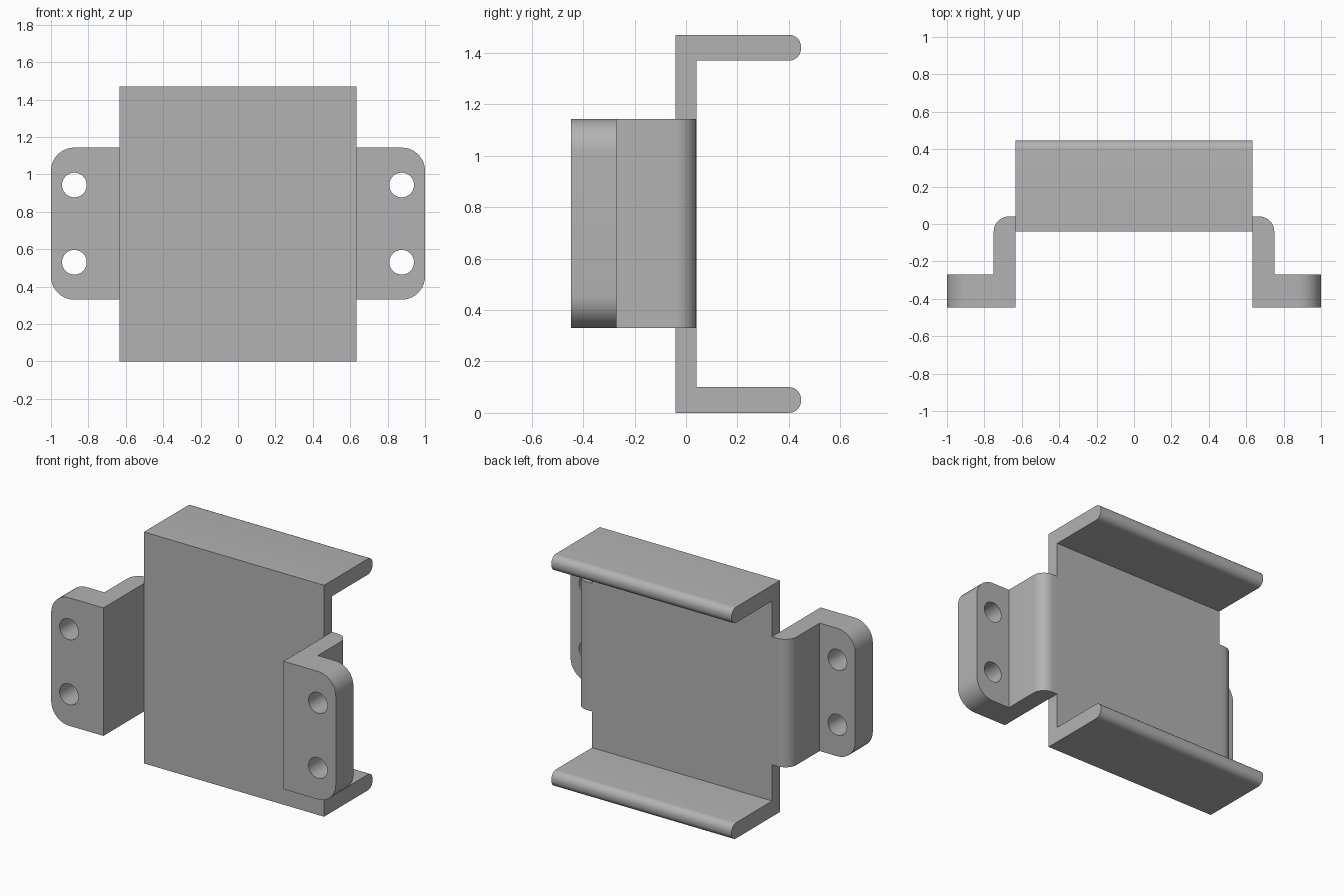
import bpy, bmesh
from math import radians
from mathutils import Matrix, Vector

cube = bpy.data.objects.get("Cube")
if cube:
    bpy.data.objects.remove(cube, do_unlink=True)

grey = bpy.data.materials.new("plain grey")
grey.use_nodes = True
GREY = (0.45, 0.45, 0.45, 1)
grey.diffuse_color = GREY
grey.node_tree.nodes["Principled BSDF"].inputs["Base Color"].default_value = GREY


def prism(profile, place, depth):
    """Extrude a closed 2D profile; place maps a 2D point to 3D."""
    bm = bmesh.new()
    face = bm.faces.new([bm.verts.new(place(a, b)) for a, b in profile])
    out = bmesh.ops.extrude_face_region(bm, geom=[face])
    verts = [g for g in out["geom"] if isinstance(g, bmesh.types.BMVert)]
    bmesh.ops.translate(bm, verts=verts, vec=depth)
    bmesh.ops.recalc_face_normals(bm, faces=bm.faces)
    return bm


def round_edges(bm, rule, radius, segments=10):
    """Fillet every edge whose two ends both satisfy the rule."""
    edges = [e for e in bm.edges if all(rule(v.co) for v in e.verts)]
    bmesh.ops.bevel(bm, geom=edges, offset=radius, offset_type='OFFSET',
                    segments=segments, profile=0.5, affect='EDGES')


def make_object(name, bm):
    mesh = bpy.data.meshes.new(name)
    bm.to_mesh(mesh)
    bm.free()
    mesh.materials.append(grey)
    obj = bpy.data.objects.new(name, mesh)
    bpy.context.collection.objects.link(obj)
    return obj


def activate(obj):
    bpy.ops.object.select_all(action='DESELECT')
    obj.select_set(True)
    bpy.context.view_layer.objects.active = obj


def smooth(obj):
    activate(obj)
    bpy.ops.object.shade_smooth_by_angle(angle=radians(30))


HALF, HEIGHT, LIP = 0.633, 1.47, 0.10     # channel half width, height, lip thickness
LOW, HIGH = 0.33, 1.143                   # ear bottom and top
FRONT, BACK = -0.447, 0.447

# Channel: back plate with an upper and a lower lip, rounded at the free ends
channel = prism(
    [(-0.04, 0), (BACK, 0), (BACK, LIP), (0.04, LIP), (0.04, HEIGHT - LIP),
     (BACK, HEIGHT - LIP), (BACK, HEIGHT), (-0.04, HEIGHT)],
    lambda y, z: Vector((-HALF, y, z)), Vector((2 * HALF, 0, 0)))
# only the long edges: their ends share a height
long_edges = [e for e in channel.edges
              if all(v.co.y > BACK - 0.01 for v in e.verts)
              and abs(e.verts[0].co.z - e.verts[1].co.z) < 0.01]
bmesh.ops.bevel(channel, geom=long_edges, offset=0.046, segments=8,
                profile=0.5, affect='EDGES')
smooth(make_object("channel", channel))

# Mounting ear: web beside the channel and a drilled foot at the front
ear_bm = prism(
    [(HALF, FRONT), (1, FRONT), (1, -0.27), (0.75, -0.27), (0.75, 0.04), (HALF, 0.04)],
    lambda x, y: Vector((x, y, LOW)), Vector((0, 0, HIGH - LOW)))
round_edges(ear_bm, lambda c: c.x > 0.74 and c.x < 0.76 and c.y > 0, 0.08)
for level in (LOW, HIGH):
    round_edges(ear_bm, lambda c: c.x > 0.99 and abs(c.z - level) < 0.01, 0.125)
ear = make_object("left_mounting_ear", ear_bm)

# Screw holes
drill_bm = bmesh.new()
for z in (0.53, 0.943):
    bmesh.ops.create_cone(
        drill_bm, cap_ends=True, segments=40, radius1=0.066, radius2=0.066, depth=0.4,
        matrix=Matrix.Translation((0.875, -0.36, z)) @ Matrix.Rotation(radians(90), 4, 'X'))
drill = make_object("screw_hole_cutter", drill_bm)
drill.hide_render = True
cut = ear.modifiers.new("screw_holes", 'BOOLEAN')
cut.operation, cut.solver, cut.object = 'DIFFERENCE', 'EXACT', drill
activate(ear)
bpy.ops.object.modifier_apply(modifier=cut.name)
bpy.data.objects.remove(drill, do_unlink=True)
smooth(ear)

# The opposite ear is a mirrored copy
mirror_bm = bmesh.new()
mirror_bm.from_mesh(ear.data)
bmesh.ops.scale(mirror_bm, vec=(-1, 1, 1), verts=mirror_bm.verts)
bmesh.ops.reverse_faces(mirror_bm, faces=mirror_bm.faces)
smooth(make_object("right_mounting_ear", mirror_bm))
